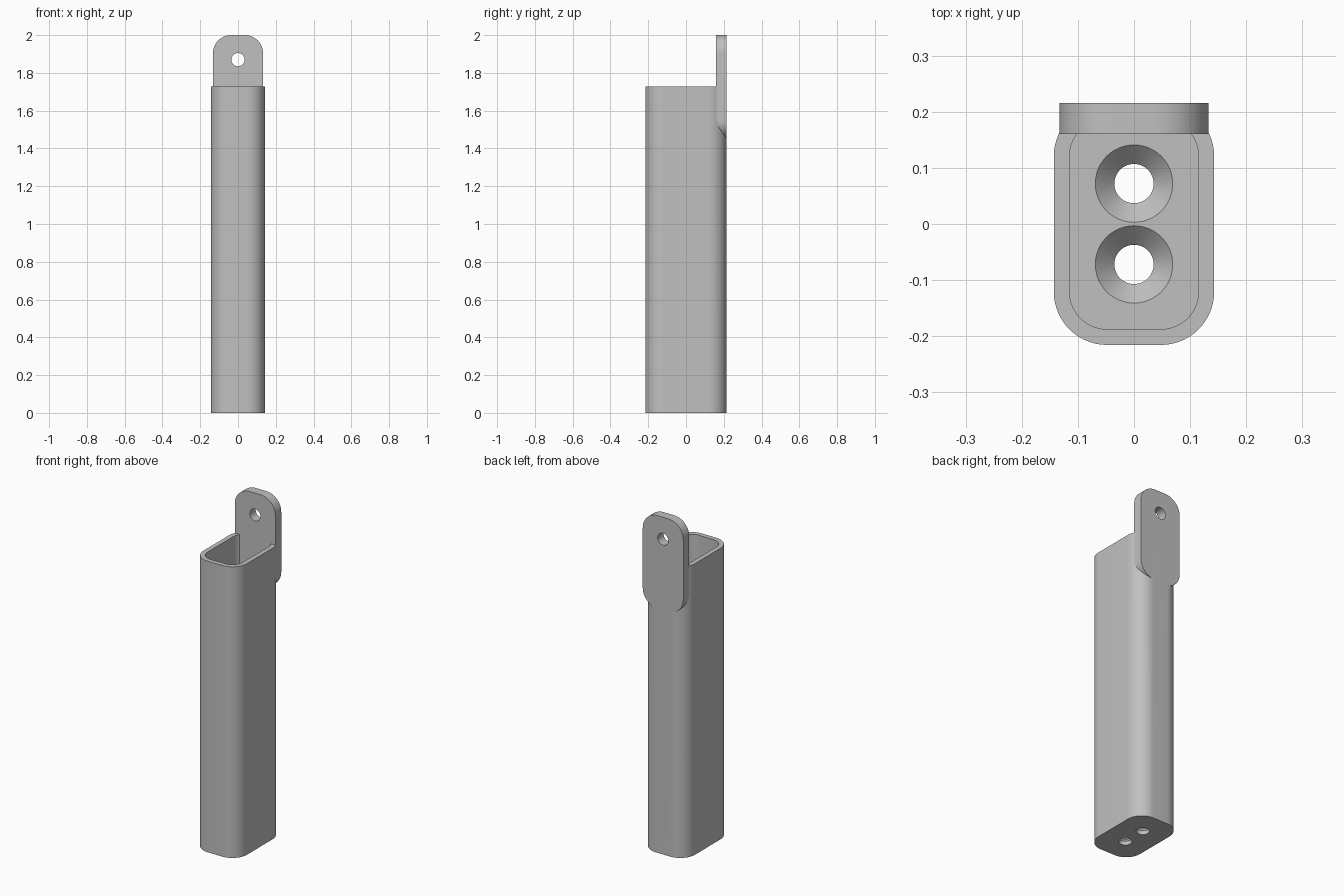
import bpy
import bmesh
from math import cos, sin, pi, radians
from mathutils import Matrix

cube = bpy.data.objects.get("Cube")
if cube:
    bpy.data.objects.remove(cube, do_unlink=True)

gray = bpy.data.materials.new("plain gray")
gray.use_nodes = True
gray.diffuse_color = (0.53, 0.53, 0.53, 1)
gray.node_tree.nodes["Principled BSDF"].inputs["Base Color"].default_value = gray.diffuse_color


def make_object(name, bm):
    bmesh.ops.recalc_face_normals(bm, faces=bm.faces)
    mesh = bpy.data.meshes.new(name)
    bm.to_mesh(mesh)
    bm.free()
    mesh.materials.append(gray)
    obj = bpy.data.objects.new(name, mesh)
    bpy.context.collection.objects.link(obj)
    return obj


def rounded_prism(name, half_w, half_h, radius, low, high, matrix=Matrix(), steps=14):
    """Rounded rectangle extruded along z, then placed by a matrix."""
    bm = bmesh.new()
    ring = []
    for q, (sx, sy) in enumerate([(1, 1), (-1, 1), (-1, -1), (1, -1)]):
        for i in range(steps + 1):
            a = (q + i / steps) * pi / 2
            ring.append(bm.verts.new((sx * (half_w - radius) + radius * cos(a),
                                      sy * (half_h - radius) + radius * sin(a), low)))
    face = bm.faces.new(ring)
    top = bmesh.ops.extrude_face_region(bm, geom=[face])["geom"]
    bmesh.ops.translate(bm, vec=(0, 0, high - low),
                        verts=[v for v in top if isinstance(v, bmesh.types.BMVert)])
    bm.transform(matrix)
    return make_object(name, bm)


def cone(name, r_low, r_high, depth, matrix):
    bm = bmesh.new()
    bmesh.ops.create_cone(bm, cap_ends=True, segments=48, radius1=r_low,
                          radius2=r_high, depth=depth, matrix=matrix)
    return make_object(name, bm)


def combine(target, tool, operation):
    """Apply a boolean and discard the helper."""
    tool.hide_render = True
    mod = target.modifiers.new(operation.lower(), "BOOLEAN")
    mod.operation, mod.object, mod.solver = operation, tool, "EXACT"
    bpy.context.view_layer.objects.active = target
    bpy.ops.object.modifier_apply(modifier=mod.name)
    bpy.data.objects.remove(tool, do_unlink=True)


HALF_W, HALF_D, WALL, CORNER = 0.143, 0.2155, 0.028, 0.095
TUBE_TOP, FLOOR = 1.727, 0.057
TAB_LOW, TAB_HIGH, TAB_FRONT = 1.45, 2.0, 0.16
HOLE = 0.035

# Hollow rounded tube with a closed floor
holder = rounded_prism("holder_tube", HALF_W, HALF_D, CORNER, 0, TUBE_TOP)
combine(holder, rounded_prism("cavity_cutter", HALF_W - WALL, HALF_D - WALL,
                              CORNER - WALL, FLOOR, TUBE_TOP + 0.1), "DIFFERENCE")

# Upright hanging tab, flush with the back of the tube
upright = Matrix.Translation((0, 0, (TAB_LOW + TAB_HIGH) / 2)) @ Matrix.Rotation(pi / 2, 4, "X")
combine(holder, rounded_prism("hanging_tab", 0.133, (TAB_HIGH - TAB_LOW) / 2, 0.097,
                              -HALF_D, -TAB_FRONT, upright), "UNION")

# Hanging hole
combine(holder, cone("tab_hole_cutter", HOLE, HOLE, 0.3,
                     Matrix.Translation((0, 0.19, 1.87)) @ Matrix.Rotation(pi / 2, 4, "X")),
        "DIFFERENCE")

# Two countersunk screw holes in the floor
SINK = 0.034
for y in (-0.072, 0.072):
    combine(holder, cone("screw_hole_cutter", HOLE, HOLE, 0.3,
                         Matrix.Translation((0, y, 0))), "DIFFERENCE")
    combine(holder, cone("countersink_cutter", HOLE, HOLE + SINK, SINK,
                         Matrix.Translation((0, y, FLOOR - SINK / 2))), "DIFFERENCE")

# Smooth rounded corners, crisp rims
bpy.ops.object.select_all(action="DESELECT")
holder.select_set(True)
bpy.context.view_layer.objects.active = holder
bpy.ops.object.shade_smooth_by_angle(angle=radians(25))
